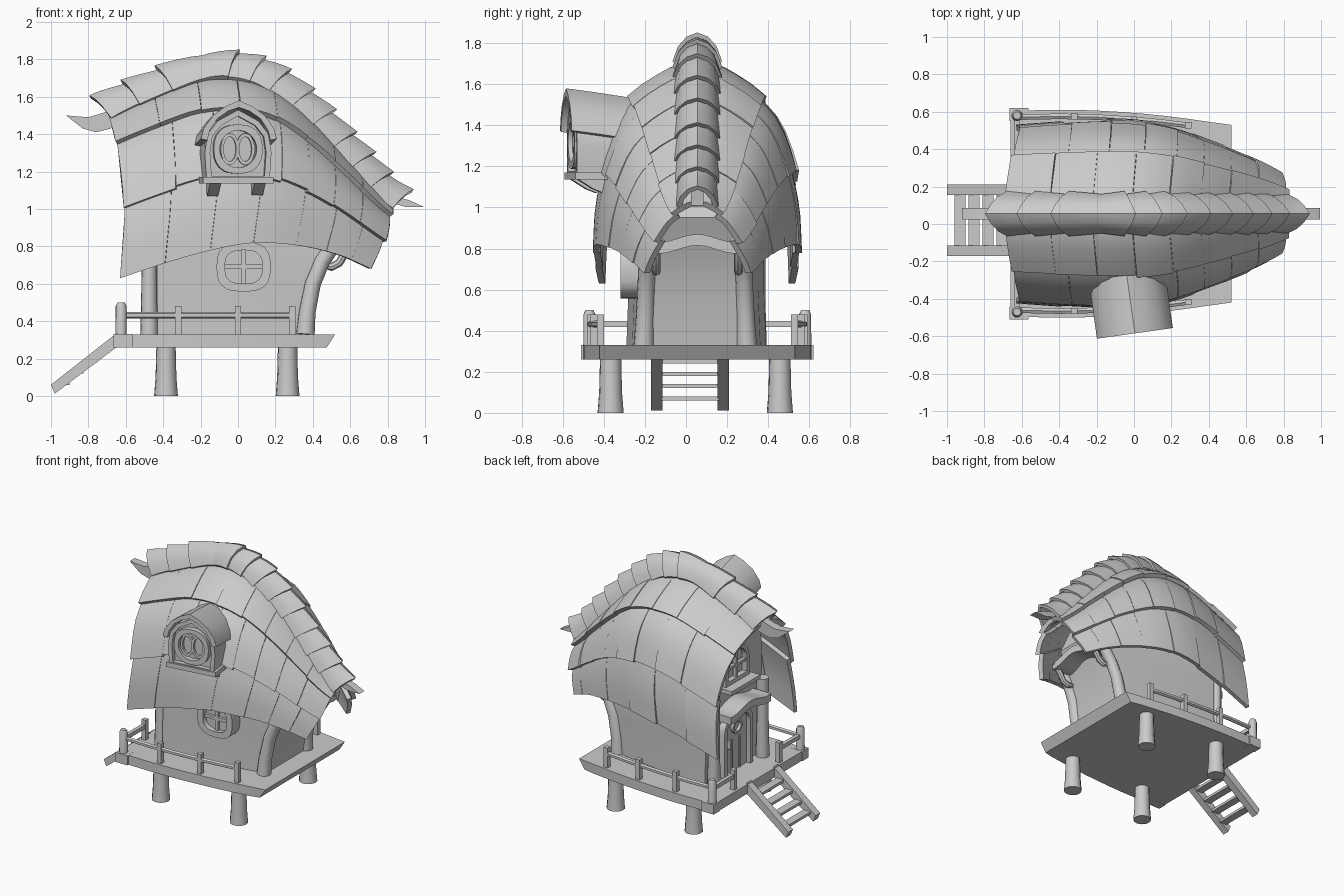
import bpy, bmesh, math, random
from mathutils import Vector, Matrix

if "Cube" in bpy.data.objects:
    bpy.data.objects.remove(bpy.data.objects["Cube"])

random.seed(4)
C = 0.055                       # y of the symmetry plane
V = Vector


def mesh(name, verts, faces, angle=35):
    me = bpy.data.meshes.new(name)
    me.from_pydata([tuple(v) for v in verts], [], faces)
    bm = bmesh.new()
    bm.from_mesh(me)
    bmesh.ops.recalc_face_normals(bm, faces=bm.faces)
    bm.to_mesh(me)
    bm.free()
    me.polygons.foreach_set("use_smooth", [True] * len(me.polygons))
    me.set_sharp_from_angle(angle=math.radians(angle))
    ob = bpy.data.objects.new(name, me)
    bpy.context.collection.objects.link(ob)
    return ob


def loft(name, loops, closed=False):
    n, m = len(loops[0]), len(loops)
    faces = [(i * n + j, i * n + (j + 1) % n, (i + 1) % m * n + (j + 1) % n, (i + 1) % m * n + j)
             for i in range(m if closed else m - 1) for j in range(n)]
    if not closed:
        faces += [tuple(range(n)), tuple(range((m - 1) * n, m * n))]
    return mesh(name, [p for l in loops for p in l], faces)


def at(axis, a, b, d):
    return {'x': (d, a, b), 'y': (a, d, b), 'z': (a, b, d)}[axis]


def prism(name, pts, axis, d0, d1):
    return loft(name, [[at(axis, a, b, d) for a, b in pts] for d in (d0, d1)])


def ring(name, outer, inner, axis, d0, d1):
    loops = [[at(axis, a, b, d) for a, b in l] for l, d in ((outer, d0), (outer, d1), (inner, d1), (inner, d0))]
    return loft(name, loops, True)


def box(name, c, s):
    x, y, z = (v / 2 for v in s)
    return prism(name, [(c[0] - x, c[1] - y), (c[0] + x, c[1] - y), (c[0] + x, c[1] + y), (c[0] - x, c[1] + y)],
                 'z', c[2] - z, c[2] + z)


def tube(name, path, radii, n=12):
    path, loops = [V(p) for p in path], []
    for i, p in enumerate(path):
        d = (path[min(i + 1, len(path) - 1)] - path[max(i - 1, 0)]).normalized()
        u = d.cross(V((0.1, 1, 0)) if abs(d.y) < .8 else V((1, 0, 0))).normalized()
        w = d.cross(u)
        loops.append([p + radii[i] * (u * math.cos(k * math.tau / n) + w * math.sin(k * math.tau / n)) for k in range(n)])
    return loft(name, loops)


def curve(*pts):
    """Smooth function through (x, y) points."""
    def sl(i):
        a, b = pts[max(i - 1, 0)], pts[min(i + 1, len(pts) - 1)]
        return (b[1] - a[1]) / (b[0] - a[0])

    def f(x):
        i = max(0, min(len(pts) - 2, sum(p[0] <= x for p in pts) - 1))
        (a, p), (b, q) = pts[i], pts[i + 1]
        h = b - a
        t = max(0, min(1, (x - a) / h))
        return ((2*t**3 - 3*t*t + 1) * p + (t**3 - 2*t*t + t) * h * sl(i)
                + (3*t*t - 2*t**3) * q + (t**3 - t*t) * h * sl(i + 1))
    return f


def rounded(cx, cz, rx, rz, n=24, p=2.0):
    out = []
    for k in range(n):
        c, s = math.cos(k * math.tau / n), math.sin(k * math.tau / n)
        out.append((cx + rx * math.copysign(abs(c) ** (2 / p), c), cz + rz * math.copysign(abs(s) ** (2 / p), s)))
    return out


# roof surface: ridge line, eave line, half width, end edges, cross-section
ridge = curve((-.8, 1.46), (-.7, 1.52), (-.45, 1.63), (-.2, 1.72), (0, 1.725), (.2, 1.66), (.4, 1.5), (.6, 1.29), (.8, 1.08), (.95, .97))
eave = curve((-.72, .6), (-.63, .63), (-.36, .72), (-.1, .79), (.1, .82), (.35, .80), (.55, .75), (.71, .68), (.85, .62))
width = curve((-.72, .455), (-.62, .47), (-.2, .497), (0, .495), (.2, .46), (.4, .39), (.6, .31), (.75, .235), (.85, .17))
left = curve((0, -.63), (.4, -.61), (.78, -.65), (1, -.70))
right = curve((0, .71), (.3, .77), (.6, .81), (1, .84))
FG = [(0, 1), (.23, .97), (.43, .9), (.65, .8), (.83, .66), (.95, .44), (1, .22), (.985, 0)]
fy = curve(*[(i / 7, p[0]) for i, p in enumerate(FG)])
gz = curve(*[(i / 7, p[1]) for i, p in enumerate(FG)])


def roof(u, t, s):
    g = gz(t)
    x = left(g) + (right(g) - left(g)) * u
    return V((x, C + s * width(x) * fy(t), eave(x) + (ridge(x) - eave(x)) * g))


def roof_off(u, t, s, d):
    e = .01
    n = (roof(u + e, t, s) - roof(u - e, t, s)).cross(roof(u, min(t + e, 1), s) - roof(u, max(t - e, 0), s)).normalized()
    if n.dot(V((0, s, .8))) < 0:
        n = -n
    return roof(u, t, s) + n * d


# roof tiles, three overlapping rows on both sides
rows = [(0, .44, [0, .16, .31, .45, .58, .69, .79, .89, 1]),
        (.41, .74, [0, .2, .35, .48, .6, .7, .8, .9, 1]),
        (.71, 1, [0, .18, .36, .53, .7, .82, .92, 1])]
for s in (-1, 1):
    for t0, t1, us in rows:
        for a, b in zip(us, us[1:]):
            j, k = random.uniform(-.006, .008), random.uniform(-.012, .004)
            loops = []
            for i in range(5):
                u = a + (b - a - .001) * i / 4 + .0005
                ts = [t0 + (t1 + k * (t1 < 1) - t0) * q / 5 for q in range(6)]
                lift = [-.022 + (.032 + j) * q / 5 for q in range(6)]
                top = [roof_off(u, t, s, l) for t, l in zip(ts, lift)]
                low = [roof_off(u, t, s, l - .032) for t, l in zip(ts, lift)]
                loops.append(top + low[::-1])
            loft("roof_tile", loops)

# ridge caps, stepping down from the peak to both ends
prof = [(-.115, -.035), (-.09, .035), (-.05, .08), (0, .1), (.05, .08), (.09, .035), (.115, -.035)]
caps = [(-.74, -.55, -1), (-.58, -.37, -1), (-.40, -.18, -1), (-.2, -.02, 1), (-.05, .11, 1), (.08, .23, 1), (.2, .35, 1),
        (.32, .46, 1), (.43, .57, 1), (.54, .67, 1), (.64, .77, 1), (.74, .89, 1)]
caps[2:3] = [(-.40, -.17, -1)]
for a, b, d in caps:
    loops = []
    for i in range(5):
        x = a + (b - a) * i / 4
        q = i / 4 if d > 0 else 1 - i / 4
        k = (.9 + .15 * q) * (1 if x < .7 else 1 - (x - .7) * .8)
        n = V((-(ridge(x + .02) - ridge(x - .02)) / .04, 0, 1)).normalized()
        o = V((x - n.x * .04, C, ridge(x) + .008 + .012 * q))
        tip = [V((d * .045 * q * (.5 - abs(y) / .115), 0, 0)) for y, z in prof]      # pointed lower edge
        loops.append([o + e + V((0, y * k, 0)) + n * (z * k) for (y, z), e in zip(prof, tip)]
                     + [o + e + V((0, y * k * .8, 0)) + n * (z * k - .022) for (y, z), e in zip(prof[::-1], tip[::-1])])
    loft("ridge_cap", loops)

# pointed ridge beam ends
prism("left_horn", [(-.92, 1.50), (-.8, 1.49), (-.7, 1.52), (-.58, 1.58), (-.58, 1.5), (-.68, 1.43), (-.76, 1.41), (-.83, 1.43)],
      'y', C - .03, C + .03)
prism("right_horn", [(.995, 1.01), (.92, 1.045), (.8, 1.08), (.72, 1.12), (.75, 1.04), (.83, 1.03), (.9, 1.01)], 'y', C - .03, C + .03)

# house walls
body = []
for z, xr, wl, wr in [(.33, .37, .34, .25), (.6, .41, .33, .24), (.8, .49, .33, .24), (.95, .56, .34, .2), (1.25, .45, .33, .15), (1.5, .15, .14, .1)]:
    xm = (xr - .43) / 2
    half = [(-.43, wl), (xm, wl * .55 + wr * .5), (xr, wr)]
    body.append([(x, C - .005 + w, z) for x, w in half] + [(x, C - .005 - w, z) for x, w in half[::-1]])
loft("walls", body)

# deck with bowed sides and a slanted end
edge = curve((-.67, .55), (-.3, .555), (.1, .53), (.52, .475))
xs = [-.66 + 1.18 * i / 10 for i in range(11)]
loft("deck", [[(min(x, lim), C + s * edge(x), z) for s, q in ((1, xs), (-1, xs[::-1])) for x in q]
              for z, lim in ((.26, .475), (.33, .52))])
box("deck_end_block", (.48, C, .295), (.03, .96, .07)).hide_render = True

for s in (-1, 1):
    # stilts, corner posts, railing
    for x in (-.385, .265):
        tube("stilt", [(x, C - .01 + s * .412, z) for z in (0, .1, .26)], [.064, .056, .052])
    tube("front_corner_post", [(x, .045 + s * (.25 - (z - .33) * .04), z) for x, z in
                               ((.36, .33), (.37, .45), (.40, .6), (.45, .72), (.53, .84))], [.05, .045, .043, .042, .042])
    tube("back_corner_post", [(-.475, C + s * .29, z) for z in (.33, .5, .7, .92)], [.048, .043, .041, .043])
    box("deck_corner", (-.615, C + s * .53, .295), (.1, .07, .072))
    tube("rail_corner_post", [(-.625, C + s * .525, z) for z in (.26, .48, .50)], [.031, .029, .02])
    for x in (-.32, 0, .29):
        box("rail_post", (x, C + s * (edge(x) - .035), .405), (.034, .034, .15))
    tube("side_rail", [(x, C + s * (edge(x) - .035), .432) for x in (-.62, -.4, -.2, 0, .15, .3)], [.017] * 6, 6)
    box("entry_rail_post", (-.625, C + s * .27, .405), (.034, .034, .15))
    box("entry_rail", (-.625, C + s * .4, .432), (.028, .27, .03))
    # ladder side boards
    y = .02 + s * .162
    prism("ladder_side", [(-.65, .335), (-.65, .26), (-.98, .012), (-1.0, .06)], 'y', y - .028, y + .028)
    # curled eave brackets
    tube("curl_bracket", [(.46, C + s * .2, .70), (.5, C + s * .2, .69), (.54, C + s * .2, .71), (.57, C + s * .2, .76), (.62, C + s * .2, .83)],
         [.018, .022, .022, .022, .022], 8)
for i in range(4):
    box("ladder_tread", (-.93 + .075 * i, .02, .07 + .06 * i), (.06, .28, .02))

# wavy awning boards at both ends
ys = [-.24 + .04 * i for i in range(13)]
for x0, x1, k, h in ((-.58, -.42, 1, .86), (.48, .63, .9, .85)):
    arc = [(C + y * k, h + .02 * math.cos(y * 15)) for y in ys]
    prism("awning", arc + [(y, z - .055) for y, z in arc[::-1]], 'x', x0, x1)


def arch(w, z0, z1, z2):
    return [(C - w, z0), (C + w, z0)] + [(C + w * math.cos(k * math.pi / 10), z1 + (z2 - z1) * math.sin(k * math.pi / 10)) for k in range(11)]


# door with round light and frame
ring("door_frame", arch(.17, .33, .66, .79), arch(.135, .33, .66, .755), 'x', -.48, -.42)
prism("door", arch(.14, .33, .66, .76), 'x', -.45, -.42)
for y in (-.045, .045):
    box("door_groove_strip", (-.452, C + y, .45), (.012, .012, .24))
ring("door_light", rounded(C, .66, .055, .055), rounded(C, .66, .037, .037), 'x', -.472, -.44)
box("door_handle", (-.465, C + .09, .55), (.03, .02, .06))

# upper gable window
ring("gable_window_frame", arch(.14, 1.0, 1.14, 1.27), arch(.11, 1.03, 1.14, 1.24), 'x', -.47, -.42)
box("gable_window_bar", (-.45, C, 1.13), (.025, .02, .22))
box("gable_window_crossbar", (-.45, C, 1.12), (.025, .23, .02))
box("gable_window_sill", (-.48, C, .985), (.12, .34, .03))

# front window with crossbars
y0, y1 = C - .3, C - .375
ring("window_frame", rounded(.03, .69, .145, .132, 24, 2.8), rounded(.03, .69, .1, .09, 24, 2.8), 'y', y0 + .05, y1)
prism("window_pane", rounded(.03, .69, .11, .1, 24, 2.8), 'y', y0 + .05, y0 - .035)
box("window_bar", (.03, C - .335, .69), (.024, .04, .18))
box("window_crossbar", (.03, C - .335, .69), (.2, .04, .024))

# dormer, turned slightly
before = set(bpy.data.objects)
hood = [(-.205, 1.375), (-.19, 1.43), (-.14, 1.50), (-.07, 1.55), (0, 1.58), (.07, 1.55), (.14, 1.50), (.19, 1.43), (.205, 1.375)]
under = [(x * .83, z - .037 + .03 * abs(x) / .21) for x, z in hood]
loft("dormer_roof", [[(x, y, z + dz) for x, z in hood + under[::-1]] for y, dz in ((-.585, 0), (-.45, -.018), (-.27, -.045))])
wall = [(-.17, 1.15), (.17, 1.15), (.18, 1.3), (.165, 1.4), (.11, 1.47), (0, 1.53), (-.11, 1.47), (-.165, 1.4), (-.18, 1.3)]
prism("dormer_wall", [(x, z - .02 * (z > 1.3)) for x, z in wall], 'y', -.52, -.25)
ring("dormer_trim", wall, [(x * .84, 1.32 + (z - 1.32) * .84) for x, z in wall], 'y', -.555, -.49)
ring("dormer_window_frame", rounded(0, 1.32, .132, .132, 24, 2.4), rounded(0, 1.32, .1, .1, 24), 'y', -.56, -.5)
for x in (-.042, .042):
    ring("dormer_window_light", rounded(x, 1.32, .05, .085), rounded(x, 1.32, .034, .066), 'y', -.54, -.51)
box("dormer_sill", (0, -.48, 1.153), (.38, .17, .035))
for x in (-.12, .12):
    prism("dormer_bracket", [(-.55, 1.14), (-.54, 1.165), (-.40, 1.13), (-.42, 1.07), (-.47, 1.09)], 'x', x - .03, x + .03)
turn = Matrix.Translation((0, -.55, 0)) @ Matrix.Rotation(math.radians(8), 4, 'Z') @ Matrix.Translation((0, .55, 0))
for ob in set(bpy.data.objects) - before:
    ob.matrix_world = turn
